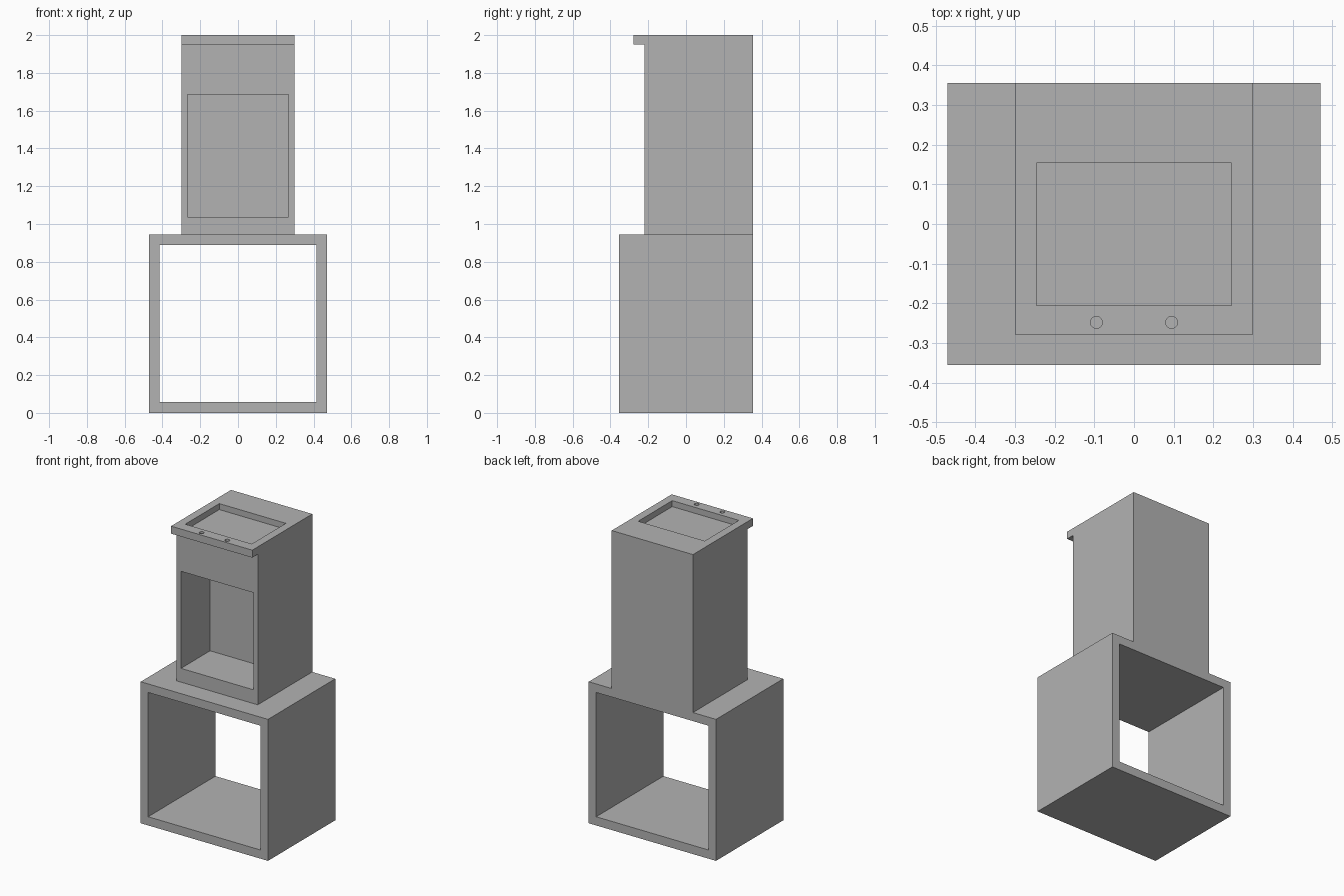
import bpy

default_cube = bpy.data.objects.get("Cube")
if default_cube:
    bpy.data.objects.remove(default_cube, do_unlink=True)

# One plain grey for the whole model
grey = bpy.data.materials.new("plain grey")
grey.use_nodes = True
colour = (0.45, 0.45, 0.45, 1)
grey.diffuse_color = colour
grey.node_tree.nodes["Principled BSDF"].inputs["Base Color"].default_value = colour


def prism(name, profile, half_width):
    """Extrude a (y, z) profile evenly to both sides of x = 0."""
    n = len(profile)
    verts = [(x, y, z) for x in (-half_width, half_width) for y, z in profile]
    faces = [tuple(reversed(range(n))), tuple(range(n, 2 * n))]
    faces += [(i, (i + 1) % n, n + (i + 1) % n, n + i) for i in range(n)]
    mesh = bpy.data.meshes.new(name)
    mesh.from_pydata(verts, [], faces)
    mesh.materials.append(grey)
    obj = bpy.data.objects.new(name, mesh)
    bpy.context.collection.objects.link(obj)
    return obj


def box(name, half_width, y0, y1, z0, z1):
    return prism(name, [(y0, z0), (y1, z0), (y1, z1), (y0, z1)], half_width)


def cut(target, cutter):
    """Subtract a hidden cutter, then remove it."""
    cutter.hide_render = True
    mod = target.modifiers.new("cut", "BOOLEAN")
    mod.operation = "DIFFERENCE"
    mod.solver = "EXACT"
    mod.object = cutter
    bpy.context.view_layer.objects.active = target
    bpy.ops.object.modifier_apply(modifier=mod.name)
    bpy.data.objects.remove(cutter, do_unlink=True)


BACK = 0.355
BASE_TOP = 0.945
FRONT = -0.22

# Open square base, passing right through from front to back
base = box("base_frame", 0.47, -BACK, BACK, 0, BASE_TOP)
cut(base, box("base_opening", 0.415, -0.5, 0.5, 0.058, 0.888))

# Tower with a lip overhanging its front
tower = prism("tower", [(FRONT, BASE_TOP), (BACK, BASE_TOP), (BACK, 2),
                        (-0.278, 2), (-0.278, 1.95), (FRONT, 1.95)], 0.30)

# Front niche and shallow tray in the top
cut(tower, box("niche_cutter", 0.267, -0.4, 0.087, 1.037, 1.685))
cut(tower, box("tray_cutter", 0.246, -0.206, 0.154, 1.96, 2.1))

# Pair of small round holes in the lip
for x in (-0.095, 0.095):
    bpy.ops.mesh.primitive_cylinder_add(vertices=32, radius=0.015, depth=0.1,
                                        location=(x, -0.248, 2.02))
    hole = bpy.context.object
    hole.name = "hole_cutter"
    hole.data.materials.append(grey)
    cut(tower, hole)
